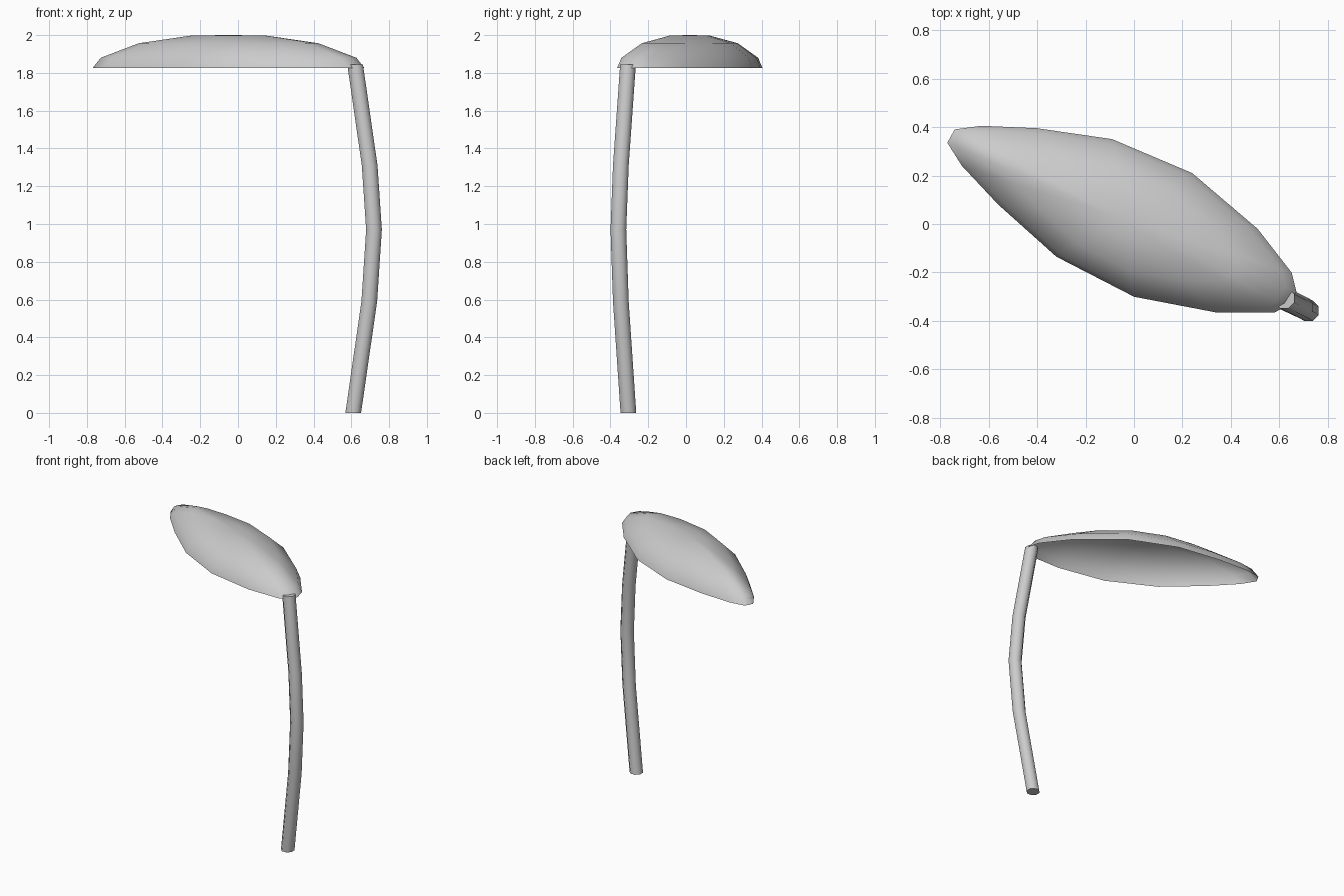
import bpy, bmesh
from math import sin, cos, tau, radians

if "Cube" in bpy.data.objects:
    bpy.data.objects.remove(bpy.data.objects["Cube"])


def make_object(name, bm, angle):
    bmesh.ops.recalc_face_normals(bm, faces=bm.faces[:])
    mesh = bpy.data.meshes.new(name)
    bm.to_mesh(mesh)
    bm.free()
    obj = bpy.data.objects.new(name, mesh)
    bpy.context.collection.objects.link(obj)
    bpy.ops.object.select_all(action='DESELECT')
    obj.select_set(True)
    bpy.context.view_layer.objects.active = obj
    bpy.ops.object.shade_smooth_by_angle(angle=radians(angle))
    return obj


def loft(bm, rings):
    """Join successive vertex rings with quads and return the rings."""
    loops = [[bm.verts.new(p) for p in ring] for ring in rings]
    for a, b in zip(loops, loops[1:]):
        n = len(a)
        for i in range(n):
            j = (i + 1) % n
            bm.faces.new((a[i], a[j], b[j], b[i]))
    return loops


# Leaf-shaped canopy: an open, hollow dome over a pointed outline
outline = [(-.77, .335), (-.71, .24), (-.56, .08), (-.32, -.135),
           (0, -.30), (.34, -.365), (.58, -.365), (.635, -.335),
           (.67, -.28), (.65, -.20), (.51, -.02), (.24, .21),
           (-.09, .35), (-.40, .395), (-.63, .405), (-.74, .39)]
cx, cy = -.05, .02
profile = [(1, 1.825), (.94, 1.88), (.66, 1.957), (.27, 1.998)]
bm = bmesh.new()
loops = loft(bm, [[(cx + (x - cx) * s, cy + (y - cy) * s, z) for x, y in outline]
                  for s, z in profile])
tip = bm.verts.new((cx, cy, 2.0))
top = loops[-1]
for i in range(len(top)):
    bm.faces.new((top[i], top[(i + 1) % len(top)], tip))
make_object("leaf_canopy", bm, 60)

# Bowed post: eight-sided tube along a gentle arc
path = [(.61, -.305, 0), (.695, -.345, .59), (.72, -.358, .97),
        (.697, -.345, 1.31), (.62, -.307, 1.845)]
bm = bmesh.new()
loops = loft(bm, [[(x + .045 * cos(tau * (i + .5) / 8),
                    y + .045 * sin(tau * (i + .5) / 8), z) for i in range(8)]
                  for x, y, z in path])
bm.faces.new(loops[0])
bm.faces.new(loops[-1])
make_object("curved_post", bm, 50)
